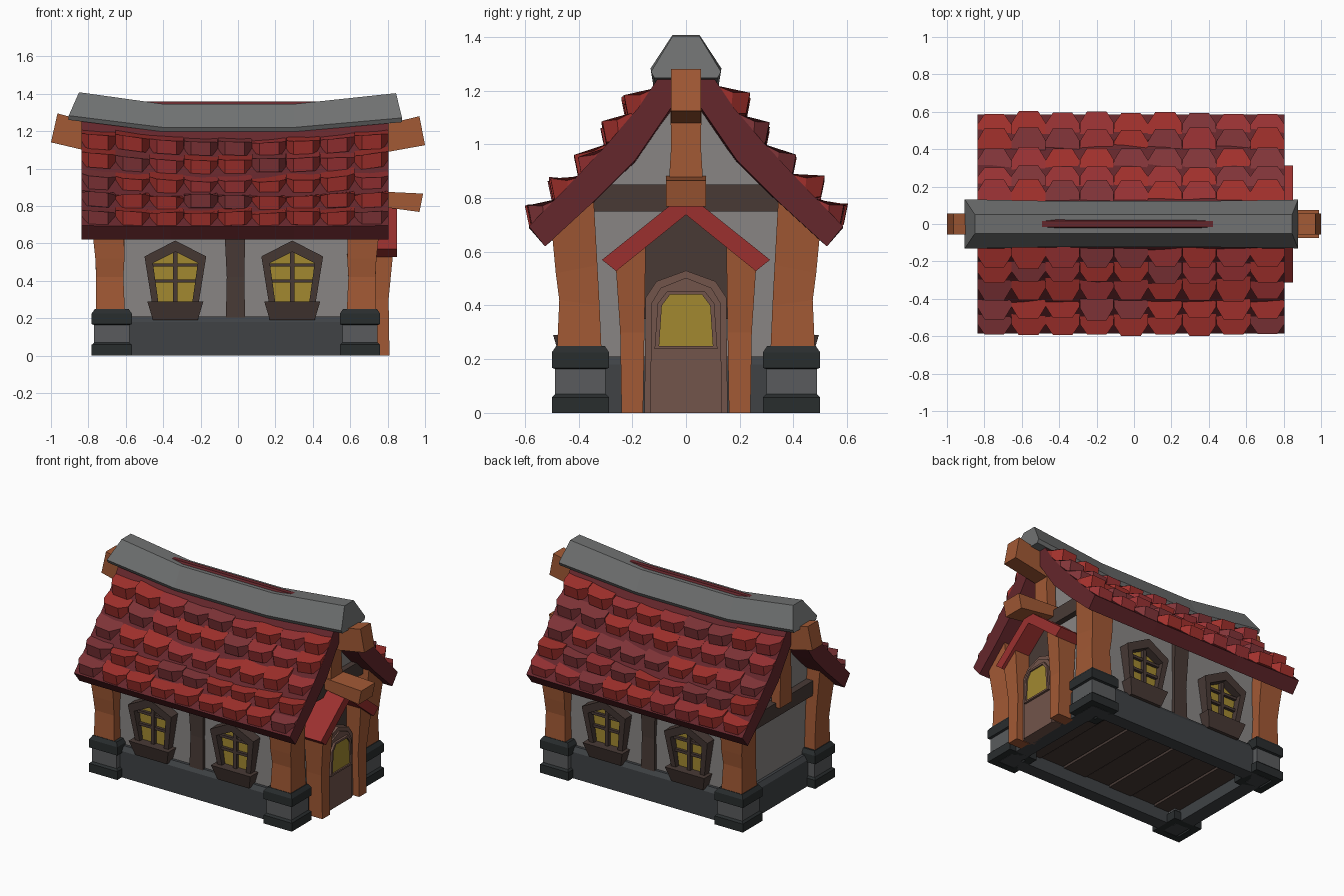
import bpy, bmesh, random
from mathutils import Vector

if "Cube" in bpy.data.objects:
    bpy.data.objects.remove(bpy.data.objects["Cube"])

random.seed(4)
parts = {}
COLORS = {
    "wood": (.36, .10, .035), "dark_wood": (.065, .042, .036), "door_wood": (.17, .09, .07),
    "glass": (.36, .25, .03), "plaster": (.25, .235, .23), "stone": (.05, .055, .06),
    "stone_dark": (.022, .026, .027), "stone_mid": (.10, .105, .11), "cap_grey": (.16, .165, .165),
    "maroon": (.13, .02, .025), "porch_red": (.33, .03, .028),
    "tile_a": (.36, .03, .025), "tile_b": (.32, .032, .034), "tile_c": (.22, .035, .04),
}


def loft(name, mat, rings, closed=False):
    """Skin a list of point rings; cap the ends, or join last ring to first."""
    bm = parts.setdefault((name, mat), bmesh.new())
    vr = [[bm.verts.new(p) for p in r] for r in rings]
    pairs = list(zip(vr, vr[1:])) + ([(vr[-1], vr[0])] if closed else [])
    n = len(vr[0])
    for a, b in pairs:
        for i in range(n):
            bm.faces.new((a[i], a[(i + 1) % n], b[(i + 1) % n], b[i]))
    if not closed:
        bm.faces.new(vr[0])
        bm.faces.new(vr[-1])


def rect(x0, x1, y0, y1, z):
    return [(x0, y0, z), (x1, y0, z), (x1, y1, z), (x0, y1, z)]


def box(name, mat, x0, x1, y0, y1, z0, z1):
    loft(name, mat, [rect(x0, x1, y0, y1, z0), rect(x0, x1, y0, y1, z1)])


def prism_x(name, mat, yz, x0, x1):
    loft(name, mat, [[(x, y, z) for y, z in yz] for x in (x0, x1)])


def prism_y(name, mat, xz, y0, y1):
    loft(name, mat, [[(x, y, z) for x, z in xz] for y in (y0, y1)])


def mirrored(half):
    """Complete a symmetric outline from its right half."""
    return half + [(-a, b) for a, b in reversed(half) if a > 1e-5]


def square(cx, cy, h, z):
    return rect(cx - h, cx + h, cy - h, cy + h, z)


# Stone base ring and plank floor
loft("stone_base", "stone", [rect(-.72, .71, -.45, .45, 0), rect(-.72, .71, -.45, .45, .18),
                             rect(-.70, .69, -.43, .43, .21), rect(-.62, .61, -.36, .36, .21),
                             rect(-.62, .61, -.36, .36, 0)], closed=True)
for i in range(7):
    x = -.64 + i * .182
    box("floor_planks", "dark_wood", x, x + .172, -.38, .38, .08 + .008 * (i % 2), .12)

# Plaster walls with gables
prism_x("walls", "plaster", mirrored([(.41, .12), (.41, .74), (.30, .86), (.18, .99), (.05, 1.19)]), -.68, .67)

# Corner piers (hollow underneath) and posts
for cx, sx in ((-.675, -1), (.652, 1)):
    for s in (-1, 1):
        cy = s * .393
        for prof, mat in (([(.045, .045), (.06, 0), (.107, 0), (.107, .058), (.094, .07)], "stone_dark"),
                          ([(.094, .068), (.094, .165)], "stone_mid"),
                          ([(.094, .163), (.107, .168), (.107, .225), (.09, .25)], "stone_dark")):
            loft("corner_piers", mat, [square(cx, cy, h, z) for h, z in prof])
        rings = []
        for xi, xo, yi, yo, zi, zo in ((-.07, .085, .315, .48, .24, .24), (-.062, .083, .322, .472, .4, .42),
                                       (-.068, .088, .33, .485, .55, .52), (-.065, .105, .345, .5, .82, .68)):
            a, b = cx + sx * xi, cx + sx * xo
            rings.append([(a, s * yi, zi), (b, s * yi, zi), (b, s * yo, zo), (a, s * yo, zo)])
        loft("corner_posts", "wood", rings)

# Long side details: middle stud and two windows on each side
OUT = [(.12, .25), (.165, .53), (0, .615), (-.165, .53), (-.12, .25)]
INN = [(.09, .28), (.12, .495), (0, .555), (-.12, .495), (-.09, .28)]
for s in (-1, 1):
    loft("wall_studs", "dark_wood", [rect(-.065, .038, s * .38, s * .435, .19), rect(-.06, .034, s * .38, s * .43, .42),
                                     rect(-.075, .04, s * .38, s * .44, .72)])
    for cx in (-.335, .29):
        def ring(pts, d, tilt):
            return [(cx + u, s * (d + tilt * (z - .25)), z) for u, z in pts]
        loft("window_frames", "dark_wood", [ring(OUT, .40, 0), ring(OUT, .455, .1), ring(INN, .455, .1),
                                            ring(INN, .40, 0)], closed=True)
        prism_y("window_glass", "glass", [(cx + u, z) for u, z in INN], s * .40, s * .425)
        box("window_bars", "dark_wood", cx - .012, cx + .012, s * .42, s * .45, .27, .56)
        for z in (.39, .475):
            box("window_bars", "dark_wood", cx - .125, cx + .125, s * .42, s * .445, z, z + .018)
        loft("window_sills", "dark_wood", [rect(cx - .12, cx + .12, s * .40, s * .465, .19),
                                           rect(cx - .15, cx + .15, s * .40, s * .495, .29)])

# Gable beams and king posts
for x0, x1, xp, zb in ((-.73, -.66, -.76, .61), (.65, .71, .75, .75)):
    box("gable_beams", "dark_wood", x0, x1, -.35, .35, zb, zb + .1)
    xm = (x0 + x1) / 2
    loft("king_posts", "wood", [rect(xm, xp, -.066, .066, zb + .07), rect(xm, xp, -.055, .055, 1.0),
                                rect(xm, xp, -.06, .06, 1.2)])

# Ridge beam ends and door bracket
prism_y("ridge_beam", "wood", [(-.66, 1.06), (-1, 1.14), (-.965, 1.295), (-.66, 1.21)], -.055, .055)
prism_y("ridge_beam", "wood", [(.64, 1.06), (1, 1.125), (.97, 1.28), (.64, 1.20)], -.055, .055)
prism_y("door_bracket", "wood", [(.66, .81), (.97, .768), (.99, .866), (.66, .882)], -.075, .075)

# Door with window, lintel panel, posts and porch roof
prism_x("lintel_panel", "dark_wood", mirrored([(.17, .35), (.17, .62), (0, .76)]), .66, .72)
DOOR = mirrored([(.155, 0), (.15, .43), (.11, .49), (0, .53)])
prism_x("door_surround", "door_wood", DOOR, .66, .765)
prism_x("door_leaf", "door_wood", [(y * .86, z * .95) for y, z in DOOR], .70, .775)
PANE = mirrored([(.1, .25), (.09, .40), (.06, .44)])
RIM = [(y * 1.17, .34 + (z - .34) * 1.13) for y, z in PANE]
loft("door_window_rim", "door_wood", [[(x, y, z) for y, z in p] for x, p in
                                      ((.76, RIM), (.79, RIM), (.79, PANE), (.76, PANE))], closed=True)
prism_x("door_glass", "glass", PANE, .76, .78)
for s in (-1, 1):
    rings = []
    for x1, yi, yo, zi, zo in ((.81, .16, .24, 0, 0), (.805, .155, .245, .3, .3), (.83, .15, .262, .64, .555)):
        rings.append([(.69, s * yi, zi), (x1, s * yi, zi), (x1, s * yo, zo), (.69, s * yo, zo)])
    loft("porch_posts", "wood", rings)
prism_x("porch_roof", "porch_red", [(0, .82), (.313, .57), (.26, .528), (0, .738),
                                    (-.26, .528), (-.313, .57)], .67, .85)


# Sagging roof slab
def sag(x, z):
    if z > 1.3:
        return z
    t = min(1, max(0, (abs(x + .03) - .33) / .48))
    return z - .05 * (1 - t) * max(0, (z - .62) / .63)


UP = [(.585, .695), (.43, .855), (.29, 1.005), (.175, 1.14), (.105, 1.245), (.015, 1.358)]
LOW = [(0, 1.2), (.06, 1.13), (.19, .94), (.34, .79), (.525, .62)]
section = mirrored(UP) + [(-y, z) for y, z in reversed(LOW)] + LOW[1:]
loft("roof_slab", "maroon", [[(x, y, sag(x, z)) for y, z in section] for x in (-.838, -.36, .30, .805)])

# Roof tiles: five rows of nine on each slope
TIPS = [(.595, .70), (.51, .80), (.41, .885), (.31, 1.005), (.232, 1.11), (.14, 1.215)]
SHAPE = [(-.052, 0), (.052, 0), (.0905, .5), (.0905, 1), (-.0905, 1), (-.0905, .5)]
for s in (-1, 1):
    for (ty, tz), (ny, nz) in zip(TIPS, TIPS[1:]):
        for c in range(9):
            cx = -.838 + .1826 * (c + .5)
            j, k = random.uniform(-.008, .008), random.uniform(-.07, .07)
            tip, end = Vector((ty + j, tz)), Vector((ny - .03, nz + .025))
            rings = []
            for dy, dz, drop in ((-.015, 0, -.13), (0, .078, 0)):
                r = []
                for u, t in SHAPE:
                    p = (tip + Vector((dy, dz))).lerp(end + Vector((0, drop)), t)
                    z = p.y + j + k * u - (.025 if abs(u) > .08 and dz else 0)
                    r.append((cx + u, s * p.x, sag(cx + u, z)))
                rings.append(r)
            loft("roof_tiles", random.choice(("tile_a", "tile_b", "tile_a", "tile_c")), rings)

# Curved ridge cap
rings = []
for xb, xt, zb, zt, w in ((-.905, -.85, 1.275, 1.408, .132), (-.4, -.4, 1.212, 1.345, .122),
                          (.3, .3, 1.212, 1.345, .122), (.877, .845, 1.263, 1.403, .13)):
    rings.append([(xb, y, z) if z < zt else (xt, y, z) for y, z in
                  mirrored([(w - .012, zb - .015), (w, zb + .008), (.05, zt)])])
loft("ridge_cap", "cap_grey", rings)

# Turn every part into an object
for (name, mat), bm in parts.items():
    bmesh.ops.recalc_face_normals(bm, faces=bm.faces)
    me = bpy.data.meshes.new(name)
    bm.to_mesh(me)
    bm.free()
    m = bpy.data.materials.get(mat) or bpy.data.materials.new(mat)
    m.diffuse_color = (*COLORS[mat], 1)
    m.use_nodes = True
    m.node_tree.nodes["Principled BSDF"].inputs["Base Color"].default_value = m.diffuse_color
    me.materials.append(m)
    bpy.context.collection.objects.link(bpy.data.objects.new(name, me))
